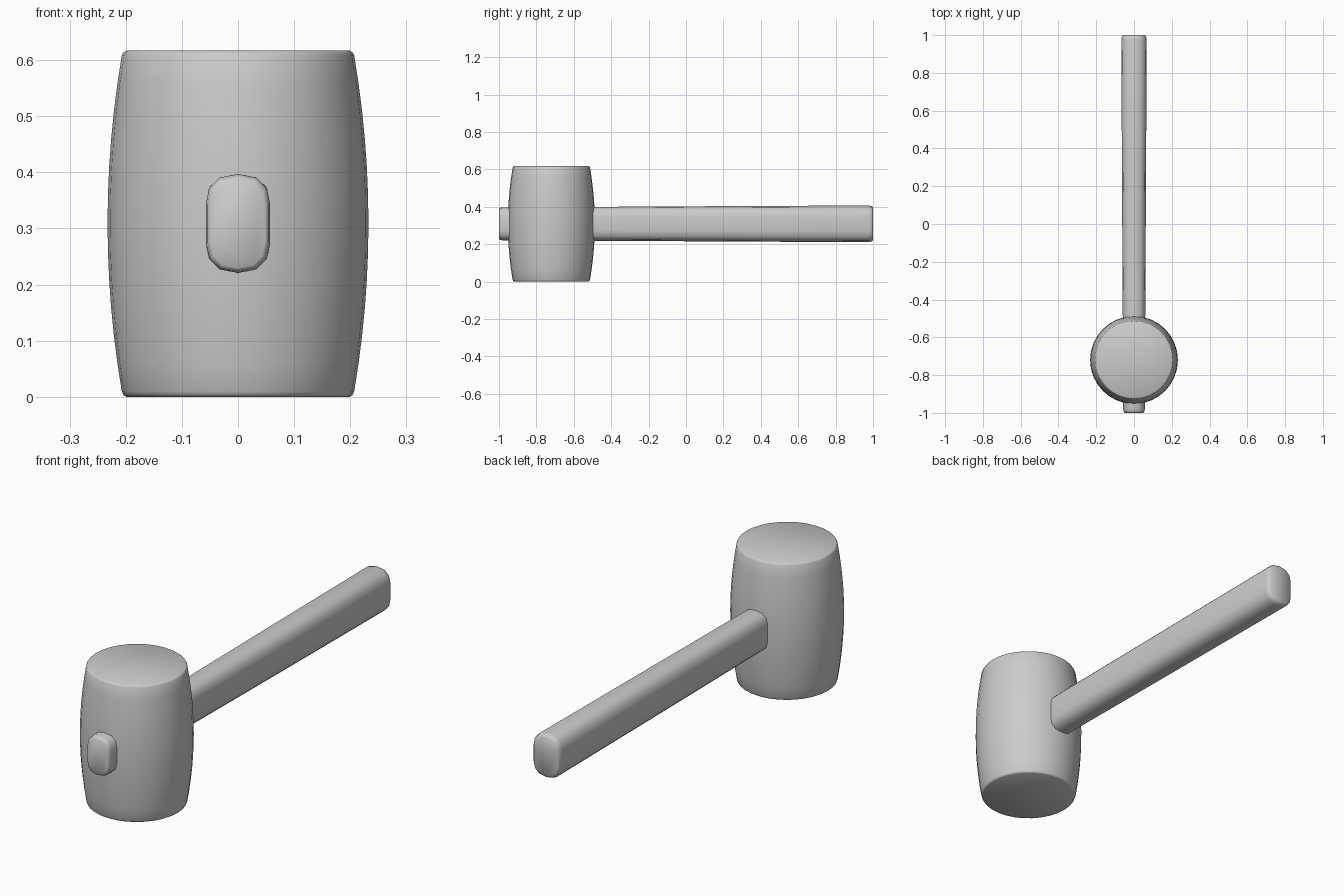
import bpy, bmesh, math

if "Cube" in bpy.data.objects:
    bpy.data.objects.remove(bpy.data.objects["Cube"])

MID_Z = 0.309


def loft(name, rings, angle):
    """Bridge equal-length rings of points into a capped solid."""
    bm = bmesh.new()
    loops = [[bm.verts.new(p) for p in ring] for ring in rings]
    n = len(loops[0])
    for a, b in zip(loops, loops[1:]):
        for i in range(n):
            j = (i + 1) % n
            bm.faces.new((a[i], a[j], b[j], b[i]))
    bm.faces.new(loops[0][::-1])
    bm.faces.new(loops[-1])
    bmesh.ops.recalc_face_normals(bm, faces=bm.faces)
    mesh = bpy.data.meshes.new(name)
    bm.to_mesh(mesh)
    bm.free()
    obj = bpy.data.objects.new(name, mesh)
    bpy.context.collection.objects.link(obj)
    bpy.context.view_layer.objects.active = obj
    obj.select_set(True)
    bpy.ops.object.shade_smooth_by_angle(angle=math.radians(angle))
    obj.select_set(False)
    return obj


# Barrel-shaped head: bulging profile with small chamfers at both ends
def circle(r, z, n=32):
    return [(r * math.cos(2 * math.pi * i / n),
             -0.72 + r * math.sin(2 * math.pi * i / n), z) for i in range(n)]


profile = [(0.199, 0.0), (0.204, 0.003)]
for k in range(13):
    t = -1 + k / 6
    profile.append((0.207 + 0.0255 * (1 - t * t), MID_Z + t * 0.3))
profile += [(0.204, 0.614), (0.199, 0.617)]
loft("mallet_head", [circle(r, z) for r, z in profile], 50)

# Handle: rounded section, widening gently towards the grip end
quarter = [(0.0, 1.0), (0.57, 0.93), (0.9, 0.72), (1.0, 0.4)]
right = quarter + [(x, -z) for x, z in reversed(quarter)]
section = right + [(-x, z) for x, z in right[-2:0:-1]]


def handle_ring(y, half_w, half_h):
    return [(x * half_w, y, MID_Z + z * half_h) for x, z in section]


stations = [(-1.0, 0.048, 0.079), (-0.995, 0.054, 0.085), (-0.982, 0.057, 0.088),
            (-0.4, 0.060, 0.091), (0.3, 0.064, 0.095), (0.975, 0.067, 0.098),
            (0.993, 0.064, 0.095), (1.0, 0.057, 0.087)]
loft("handle", [handle_ring(*s) for s in stations], 50)
